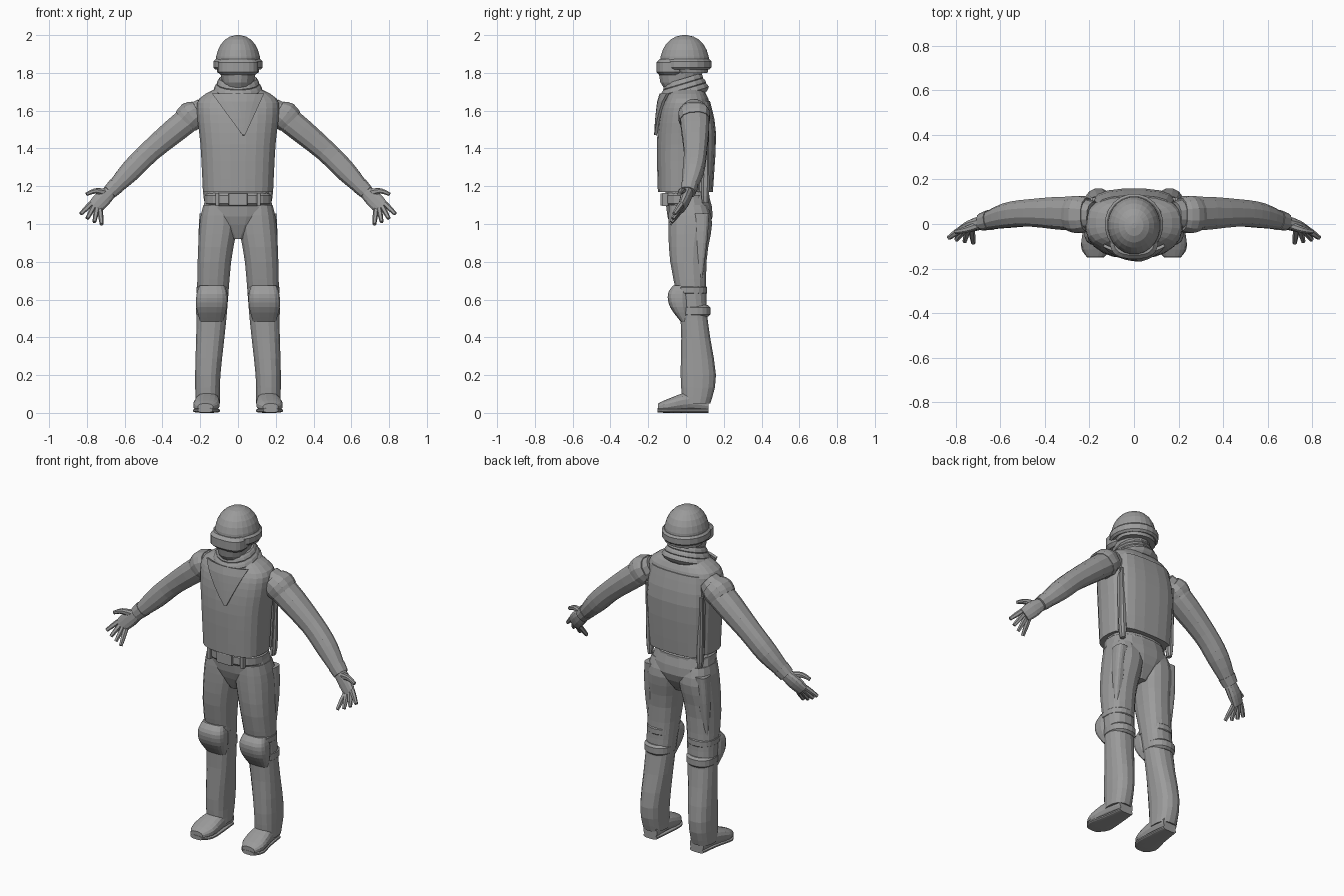
import bpy, bmesh, math
from mathutils import Vector

default_cube = bpy.data.objects.get("Cube")
if default_cube:
    bpy.data.objects.remove(default_cube, do_unlink=True)

grey = bpy.data.materials.new("plain_grey")
grey.use_nodes = True
grey.diffuse_color = (.33, .33, .33, 1)
grey.node_tree.nodes["Principled BSDF"].inputs["Base Color"].default_value = grey.diffuse_color

UP = Vector((0, 0, 1))
SIDE = Vector((1, 0, 0))
BACK = Vector((0, 1, 0))


def finish(name, bm, mirror):
    """Turn a bmesh into a flat shaded object, optionally paired across the body."""
    bmesh.ops.recalc_face_normals(bm, faces=bm.faces)
    mesh = bpy.data.meshes.new(name)
    bm.to_mesh(mesh)
    bm.free()
    mesh.materials.append(grey)
    obj = bpy.data.objects.new(name, mesh)
    bpy.context.collection.objects.link(obj)
    if mirror:
        obj.modifiers.new("Mirror", "MIRROR").use_mirror_merge = False
    return obj


def bridge(bm, lines, closed):
    """Fill quads between successive rows of vertices."""
    for lower, upper in zip(lines, lines[1:]):
        count = len(lower)
        for k in range(count if closed else count - 1):
            j = (k + 1) % count
            bm.faces.new((lower[k], lower[j], upper[j], upper[k]))


def ring(x, y, z, wide, deep=None):
    """Cross-section: centre, radius along the hint direction, radius across it."""
    return Vector((x, y, z, wide, wide if deep is None else deep))


def level(z, half, front, back, x=0):
    """Horizontal cross-section given by its half width and its front and back."""
    return ring(x, (front + back) / 2, z, half, (back - front) / 2)


def ease(rings, steps):
    """Add in-between sections on a smooth curve through the given ones."""
    result = []
    last = len(rings) - 1
    for i in range(last):
        start, end = rings[i], rings[i + 1]
        leave = (end - rings[max(i - 1, 0)]) / 2
        arrive = (rings[min(i + 2, last)] - start) / 2
        for k in range(steps):
            t = k / steps
            blend = t * t * (3 - 2 * t)
            result.append(start.lerp(end, blend) + leave * t * (1 - t) ** 2 - arrive * t * t * (1 - t))
    return result + [rings[-1]]


def skin(name, rings, sides=16, power=2.4, hint=SIDE, axis=UP, steps=3, mirror=False):
    """Loft a capped body through cross-sections; no axis means follow the path."""
    bm = bmesh.new()
    rings = ease(rings, steps)
    mids = [r.to_3d() for r in rings]
    loops = []
    for i, (mid, section) in enumerate(zip(mids, rings)):
        along = axis or mids[min(i + 1, len(mids) - 1)] - mids[max(i - 1, 0)]
        along = along.normalized()
        u = (hint - along * hint.dot(along)).normalized()
        v = along.cross(u)
        loop = []
        for k in range(sides):
            angle = math.tau * (k + .5) / sides
            c, s = (math.copysign(abs(f(angle)) ** (2 / power), f(angle)) for f in (math.cos, math.sin))
            loop.append(bm.verts.new(mid + u * c * section[3] + v * s * section[4]))
        loops.append(loop)
    bridge(bm, loops, closed=True)
    bm.faces.new(loops[0])
    bm.faces.new(loops[-1])
    return finish(name, bm, mirror)


def limb(name, rings, sides=12, steps=3):
    """Pair of tapered tubes that follow their path, sections measured front to back."""
    return skin(name, rings, sides, hint=BACK, axis=None, mirror=True, steps=steps)


def band(name, z, height, half, front, back, x=0, mirror=False, power=2.3):
    """Strap around the body with softened upper and lower edges."""
    edge = height / 5
    rise = height / 2
    sections = [level(z + dz, half - inset, front + inset, back - inset, x)
                for dz, inset in ((-rise, edge), (edge - rise, 0), (rise - edge, 0), (rise, edge))]
    return skin(name, sections, 20, power, steps=1, mirror=mirror)


def pad(name, centre, size, mirror=False):
    """Small box with rounded edges."""
    bm = bmesh.new()
    bmesh.ops.create_cube(bm, size=1)
    bmesh.ops.scale(bm, verts=bm.verts, vec=size)
    bmesh.ops.translate(bm, verts=bm.verts, vec=centre)
    bmesh.ops.bevel(bm, geom=bm.edges[:], offset=.004, segments=2, profile=.5, affect="EDGES")
    return finish(name, bm, mirror)


# Head, helmet and goggles
skin("face", [level(z=1.66, half=.065, front=-.06, back=.06), level(z=1.75, half=.085, front=-.138, back=.08),
              level(z=1.87, half=.105, front=-.143, back=.1)], power=2)
dome = [level(z=1.8, half=.11, front=-.07, back=.115)]
for k in range(7):
    rise, spread = math.sin(k / 4), math.cos(k / 4) ** .9
    dome.append(ring(0, -.007, 1.85 + .15 * rise, .12 * spread, .132 * spread))
skin("helmet", dome, sides=24, power=2, steps=1)
band("goggle_strap", z=1.845, height=.055, half=.132, front=-.14, back=.136, power=2)
band("goggle_lens", z=1.83, height=.085, half=.108, front=-.157, back=0, power=2.6)

# Neck scarf: tilted overlapping folds and a pointed front drape
for i in range(3):
    radius = .145 - .016 * i
    height = 1.685 + .03 * i
    skin(f"scarf_fold_{i + 1}", [ring(0, -.015, height + .025 * k, radius * (1 - abs(k) / 8)) for k in (-1, 0, 1)],
         power=2, axis=Vector((0, -.3, 1)), steps=2)
bm = bmesh.new()
rows = []
for i in range(6):
    t = i / 5
    xs = [s / 3 * (.136 - .13 * t) + .03 * t for s in range(-3, 4)]
    rows.append([bm.verts.new((x, 2 * x * x - .133 - .03 * t ** .5, 1.69 - .22 * t)) for x in xs])
bridge(bm, rows, closed=False)
drape = finish("scarf_drape", bm, mirror=False)
cloth = drape.modifiers.new("Solidify", "SOLIDIFY")
cloth.thickness = .014
cloth.offset = 0

# Vest with a separate back panel and tapering flaps along the side seams
skin("vest", [level(z=1.17, half=.187, front=-.15, back=.12), level(z=1.42, half=.2, front=-.155, back=.13),
              level(z=1.58, half=.218, front=-.14, back=.133), level(z=1.665, half=.205, front=-.11, back=.118),
              level(z=1.725, half=.1, front=-.07, back=.08)], sides=24, power=2.6)
skin("vest_back_panel", [level(z=1.17, half=.175, front=.03, back=.143), level(z=1.48, half=.186, front=.03, back=.16),
                         level(z=1.65, half=.165, front=.03, back=.128)], power=2.5)
skin("vest_side_flap", [level(x=.165, z=1.11, half=.012, front=.085, back=.12),
                        level(x=.168, z=1.2, half=.02, front=.08, back=.125),
                        level(x=.18, z=1.54, half=.01, front=.1, back=.12)], sides=8, mirror=True)

# Hips, belt and its fittings
skin("hips", [level(z=.92, half=.04, front=-.05, back=.08), level(z=1.04, half=.18, front=-.1, back=.143),
              level(z=1.18, half=.165, front=-.11, back=.115)])
band("belt", z=1.13, height=.07, half=.178, front=-.125, back=.127)
pad("buckle", centre=(0, -.12, 1.13), size=(.1, .03, .064))
pad("belt_loop", centre=(.11, -.11, 1.13), size=(.02, .03, .07), mirror=True)

# Trouser legs, pockets and knee protection
skin("leg", [level(x=.16, z=.05, half=.065, front=-.02, back=.13), level(x=.16, z=.2, half=.068, front=-.03, back=.16),
             level(x=.14, z=.5, half=.08, front=-.03, back=.115), level(x=.125, z=.8, half=.09, front=-.085, back=.11),
             level(x=.103, z=1, half=.102, front=-.095, back=.14), level(x=.1, z=1.1, half=.085, front=-.09, back=.115)],
     mirror=True)
skin("thigh_pocket", [level(x=.18, z=.7, half=.02, front=.06, back=.085),
                      level(x=.178, z=.9, half=.032, front=.05, back=.112),
                      level(x=.168, z=1.055, half=.036, front=.04, back=.124)], power=3, mirror=True)
band("upper_knee_strap", x=.135, z=.65, height=.05, half=.085, front=-.07, back=.113, mirror=True)
band("lower_knee_strap", x=.14, z=.54, height=.06, half=.082, front=-.04, back=.13, mirror=True)
skin("knee_pad", [level(x=.14, z=.485, half=.062, front=-.03, back=.02), level(x=.14, z=.56, half=.082, front=-.085, back=.02),
                  level(x=.138, z=.63, half=.082, front=-.097, back=.02),
                  level(x=.138, z=.675, half=.066, front=-.068, back=.02)], power=3, mirror=True)

# Boots: toe cap lofted forward over a flat sole
skin("boot", [ring(.155, .12, .045, .045, .04), ring(.16, .02, .06, .06, .052),
              ring(.168, -.09, .04, .07, .037), ring(.173, -.148, .03, .04, .02)],
     axis=-BACK, mirror=True)
skin("boot_sole", [ring(.155, .12, .012, .045, .012), ring(.158, 0, .012, .06, .012),
                   ring(.168, -.1, .012, .072, .012), ring(.173, -.15, .014, .038, .012)],
     power=3, axis=-BACK, mirror=True)

# Sleeves and glove cuffs
wrist = Vector((.67, .01, 1.175))
limb("arm", [ring(.18, .04, 1.61, .06), ring(.28, .047, 1.54, .078, .07), ring(.46, .05, 1.39, .063, .06),
             ring(.57, .038, 1.28, .057), ring(*wrist, .037)])
limb("sleeve_cap", [ring(.21, .042, 1.598, .075, .06), ring(.245, .043, 1.575, .086, .08),
                    ring(.275, .046, 1.545, .08, .074)], steps=2)
limb("glove_cuff", [ring(.645, .018, 1.203, .046), ring(.68, .01, 1.168, .04)])

# Hands: fingers fan out evenly from the knuckles
limb("palm", [ring(*wrist, .03, .034), ring(.72, -.005, 1.13, .027, .046), ring(.762, -.025, 1.085, .017, .04)])
first_knuckle, last_knuckle = Vector((.778, -.024, 1.108)), Vector((.73, -.024, 1.075))
for i in range(4):
    base = first_knuckle.lerp(last_knuckle, i / 3)
    angle = math.radians(-45 - 17 * i)
    reach = Vector((math.cos(angle), -.5 - i / 10, math.sin(angle))) * .077
    limb(f"finger_{i + 1}", [ring(*base, .014), ring(*base + reach / 2, .0135), ring(*base + reach, .01)],
         sides=6, steps=1)
limb("thumb", [ring(.7, -.004, 1.165, .018, .022), ring(.755, -.025, 1.175, .015), ring(.803, -.035, 1.157, .01)],
     sides=8)
